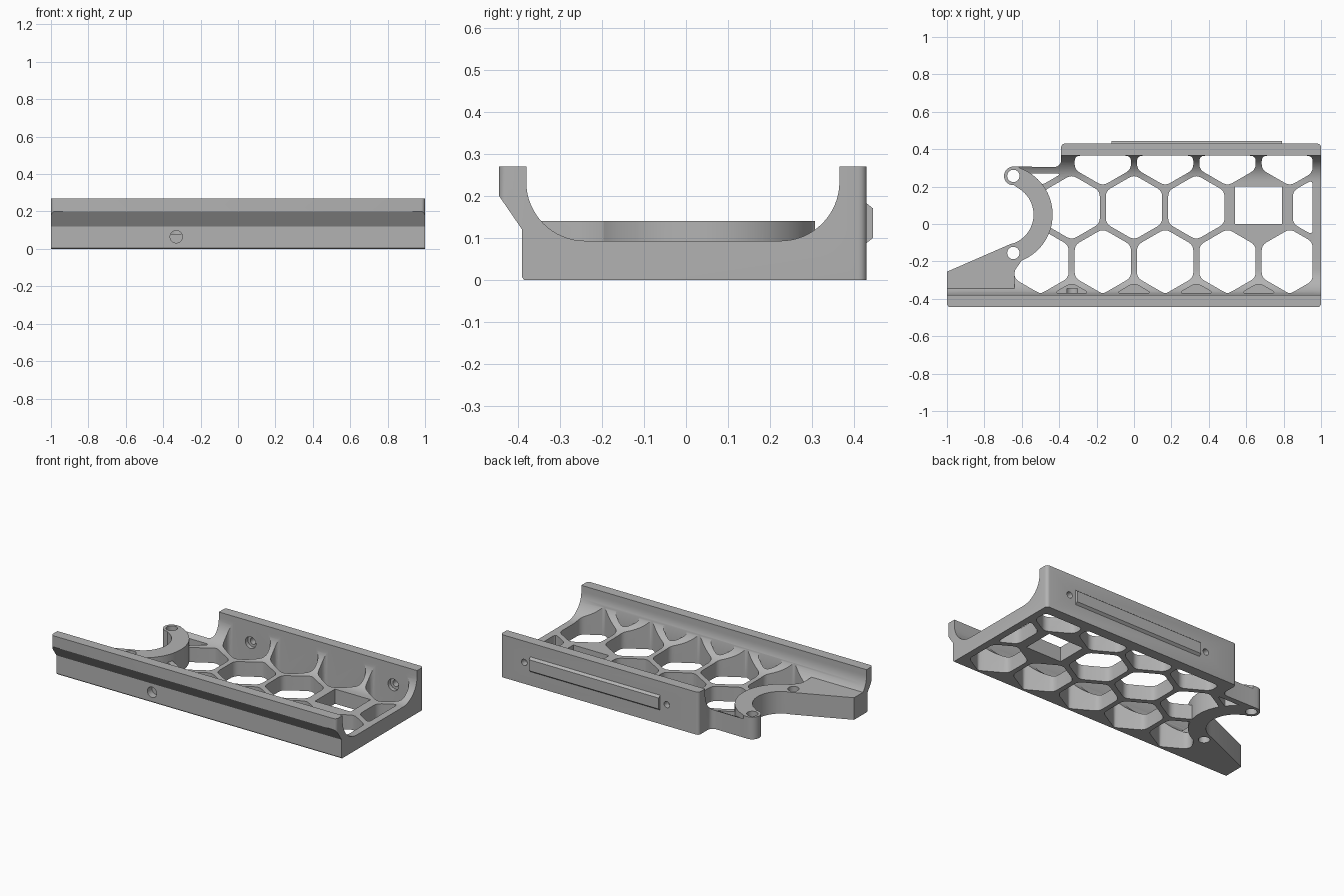
import bpy, bmesh
from math import cos, sin, pi, radians
from mathutils import Vector

cube = bpy.data.objects.get("Cube")
if cube:
    bpy.data.objects.remove(cube, do_unlink=True)

grey = bpy.data.materials.new("light grey plastic")
grey.use_nodes = True
grey.diffuse_color = (0.45, 0.45, 0.45, 1)
grey.node_tree.nodes["Principled BSDF"].inputs["Base Color"].default_value = (0.45, 0.45, 0.45, 1)


def arc(cx, cy, r, a, b, n=16):
    """Points on an arc from angle a to b in degrees."""
    steps = [radians(a + (b - a) * i / n) for i in range(n + 1)]
    return [(cx + r * cos(t), cy + r * sin(t)) for t in steps]


def circle(cx, cy, r, n=32):
    return arc(cx, cy, r, 0, 360, n)[:-1]


def rounded(pts, r, n=4):
    """Round every corner of a polygon."""
    out = []
    for i, p in enumerate(pts):
        p, a, b = Vector(p), Vector(pts[i - 1]), Vector(pts[(i + 1) % len(pts)])
        s = p + (a - p).normalized() * min(r, (a - p).length * 0.45)
        e = p + (b - p).normalized() * min(r, (b - p).length * 0.45)
        for k in range(n + 1):
            t = k / n
            out.append(tuple(s * (1 - t) ** 2 + p * 2 * t * (1 - t) + e * t * t))
    return out


def clip(pts, axis, limit, sign):
    """Keep the part of a polygon on one side of an axis-aligned line."""
    out = []
    for i, q in enumerate(pts):
        p = pts[i - 1]
        dp, dq = sign * (p[axis] - limit), sign * (q[axis] - limit)
        if (dp > 0) != (dq > 0):
            t = dp / (dp - dq)
            out.append((p[0] + (q[0] - p[0]) * t, p[1] + (q[1] - p[1]) * t))
        if dq > 0:
            out.append(q)
    return out


def prism(name, pts, lo, hi, axis="z"):
    """Extrude a polygon along an axis."""
    place = {"x": lambda u, v, t: (t, u, v),
             "y": lambda u, v, t: (u, t, v),
             "z": lambda u, v, t: (u, v, t)}[axis]
    bm = bmesh.new()
    rings = [[bm.verts.new(place(u, v, t)) for u, v in pts] for t in (lo, hi)]
    bm.faces.new(rings[0])
    bm.faces.new(rings[1])
    for i in range(len(pts)):
        bm.faces.new((rings[0][i - 1], rings[0][i], rings[1][i], rings[1][i - 1]))
    bmesh.ops.recalc_face_normals(bm, faces=bm.faces)
    mesh = bpy.data.meshes.new(name)
    bm.to_mesh(mesh)
    bm.free()
    mesh.materials.append(grey)
    obj = bpy.data.objects.new(name, mesh)
    bpy.context.collection.objects.link(obj)
    return obj


def combine(body, other, operation):
    """Apply a boolean and discard the second object."""
    mod = body.modifiers.new("boolean", "BOOLEAN")
    mod.operation, mod.object, mod.solver = operation, other, "EXACT"
    bpy.context.view_layer.objects.active = body
    bpy.ops.object.modifier_apply(modifier=mod.name)
    bpy.data.objects.remove(other, do_unlink=True)


# Trough section with coved walls and an overhanging front lip
section = [(-0.385, 0), (0.5, 0), (0.5, 0.27), (0.365, 0.27)]
section += arc(0.225, 0.233, 0.14, 0, -90)
section += arc(-0.24, 0.233, 0.14, 270, 180)
section += [(-0.38, 0.27), (-0.48, 0.27), (-0.48, 0.251), (-0.39, 0.12), (-0.39, 0.006)]
body = prism("tray", section, -1.1, 1.1, "x")

# Honeycomb openings, and blind pockets along the front wall
PITCH, ROW = 1 / 3, 0.289


def hexagon(cx, cy):
    pts = [(cx + 0.174 * sin(i * pi / 3), cy + 0.174 * cos(i * pi / 3)) for i in range(6)]
    for axis, limit, sign in ((0, 0.955, -1), (0, -0.64, 1), (1, -0.37, 1),
                              (1, 0.365 if cx > -0.4 else 0.27, -1)):
        pts = clip(pts, axis, limit, sign)
    return rounded(pts, 0.03)


for row, count in ((0, 4), (1, 5), (2, 5), (3, 5)):
    start = -0.5 if row % 2 else -PITCH
    for i in range(count):
        if (row, i) == (2, 3):
            continue
        pts = hexagon(start + i * PITCH, -0.489 + row * ROW)
        combine(body, prism("hex_cutter", pts, -0.1 if row else 0.08, 0.4), "DIFFERENCE")

# Rectangular window in the filled cell
window = [(0.54, 0), (0.79, 0), (0.79, 0.2), (0.54, 0.2)]
combine(body, prism("window_cutter", window, -0.1, 0.2), "DIFFERENCE")

# Raised crescent bracket and side gusset
raised = [(-1.1, -0.385), (-0.64, -0.385), (-0.64, -0.27), (-0.635, -0.245)]
raised += arc(-0.70, 0.05, 0.265, -68, 70, 28) + [(-0.64, 0.33), (-1.1, 0.33)]
combine(body, prism("bracket", raised, 0, 0.14), "UNION")

# Trim to the plan outline, with the crescent notch and rounded lugs
plan = arc(-0.98, -0.425, 0.02, 180, 270, 4) + arc(0.98, -0.425, 0.02, 270, 360, 4)
plan += arc(0.98, 0.41, 0.02, 0, 90, 4) + arc(-0.37, 0.41, 0.02, 90, 180, 4)
plan += arc(-0.425, 0.34, 0.035, 0, -90, 6)
plan += arc(-0.645, 0.257, 0.05, 90, 275, 16)
plan += arc(-0.70, 0.05, 0.163, 62, -58, 28)
plan += [(-0.635, -0.1), (-0.66, -0.107), (-1, -0.255)]
combine(body, prism("plan_trim", plan, -0.1, 0.4), "INTERSECT")

# Raised strip on the back wall
strip = [(0.4, 0.088), (0.43, 0.088), (0.445, 0.1), (0.445, 0.17), (0.43, 0.182), (0.4, 0.182)]
combine(body, prism("back_strip", strip, -0.12, 0.79, "x"), "UNION")

# Lug holes, countersunk back wall holes and the front screw hole
for y in (0.257, -0.155):
    combine(body, prism("lug_cutter", circle(-0.645, y, 0.033), -0.1, 0.3), "DIFFERENCE")
for x in (-0.167, 0.833):
    for r, end in ((0.037, 0.39), (0.02, 0.5)):
        cutter = prism("screw_cutter", circle(x, 0.135, r), 0.34, end, "y")
        combine(body, cutter, "DIFFERENCE")
combine(body, prism("front_cutter", circle(-0.33, 0.065, 0.033), -0.5, -0.345, "y"), "DIFFERENCE")

# Smooth curved walls, keep edges sharp
bpy.ops.object.select_all(action="DESELECT")
body.select_set(True)
bpy.context.view_layer.objects.active = body
bpy.ops.object.shade_smooth_by_angle(angle=radians(30))
